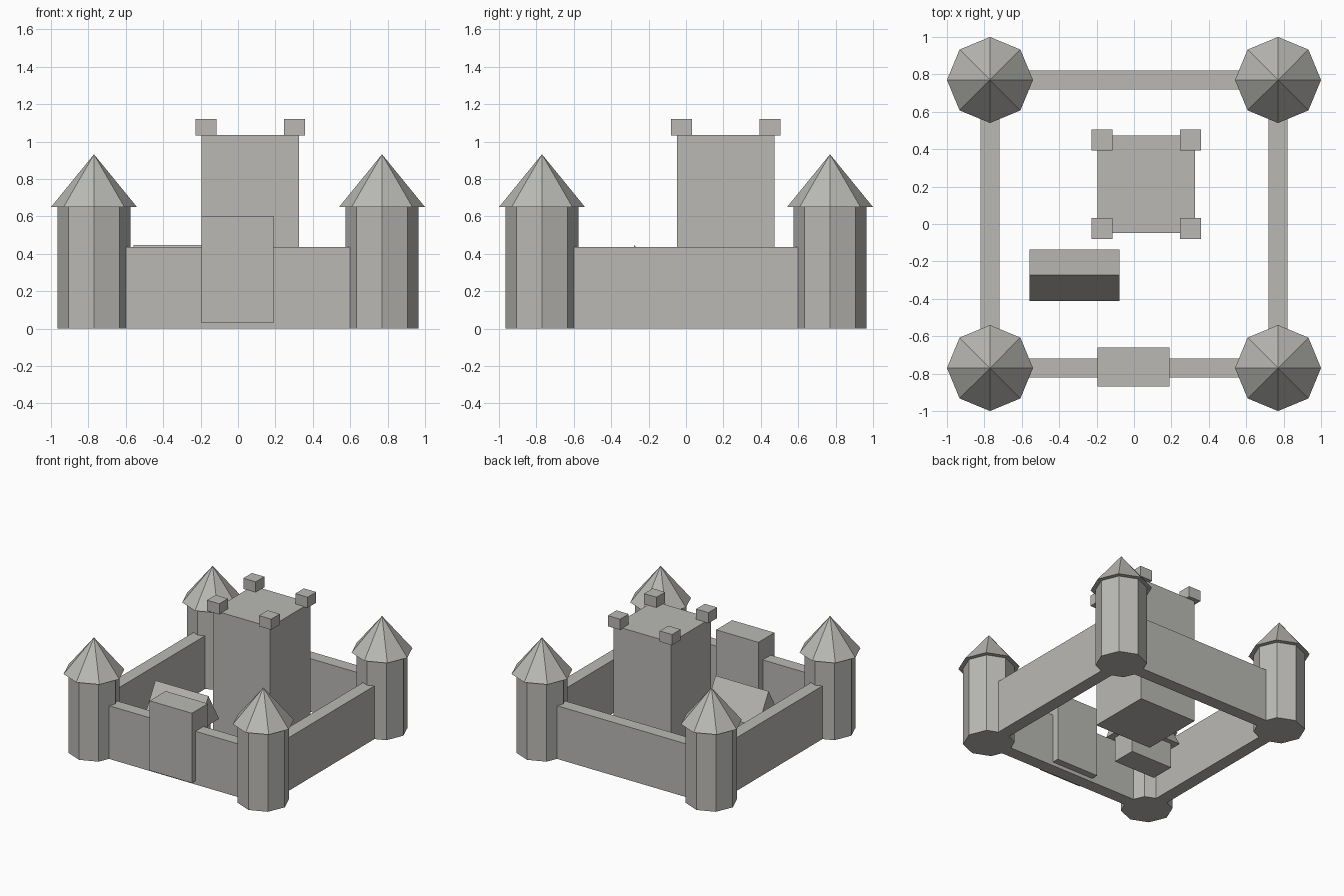
import bpy
import math

cube = bpy.data.objects.get("Cube")
if cube:
    bpy.data.objects.remove(cube, do_unlink=True)

stone = bpy.data.materials.new("warm_grey_stone")
stone.use_nodes = True
colour = (0.49, 0.485, 0.46, 1)
stone.diffuse_color = colour
stone.node_tree.nodes["Principled BSDF"].inputs["Base Color"].default_value = colour


def finish(name):
    obj = bpy.context.object
    obj.name = name
    obj.data.materials.append(stone)
    return obj


def box(name, x, y, z0, z1, width, depth):
    """Block given by its plan centre, plan size and height range."""
    bpy.ops.mesh.primitive_cube_add(size=1, location=(x, y, (z0 + z1) / 2))
    bpy.context.object.scale = (width, depth, z1 - z0)
    return finish(name)


CORNER = 0.77       # distance of towers and walls from the middle
WALL_TOP = 0.437
TOWER_TOP = 0.65
ROOF_TOP = 0.932

# Corner towers with pointed eight-sided roofs
for side, sx in (("left", 1), ("right", -1)):
    for end, sy in (("front", -1), ("back", 1)):
        x, y = sx * CORNER, sy * CORNER
        bpy.ops.mesh.primitive_cylinder_add(
            vertices=8, radius=0.194, depth=TOWER_TOP, location=(x, y, TOWER_TOP / 2))
        finish(f"{end}_{side}_tower")
        bpy.ops.mesh.primitive_cone_add(
            vertices=8, radius1=0.23, radius2=0, depth=ROOF_TOP - TOWER_TOP,
            location=(x, y, (TOWER_TOP + ROOF_TOP) / 2))
        finish(f"{end}_{side}_tower_roof")

# Curtain walls running between the tower centres
for sign, end, side in ((-1, "front", "right"), (1, "back", "left")):
    box(f"{end}_wall", 0, sign * CORNER, 0, WALL_TOP, 2 * CORNER, 0.104)
    box(f"{side}_wall", sign * CORNER, 0, 0, WALL_TOP, 0.104, 2 * CORNER)

# Gatehouse block astride the front wall
box("gatehouse", -0.003, -CORNER + 0.005, 0.03, 0.603, 0.384, 0.208)

# Keep with a merlon on each corner
KX, KY = 0.066, 0.212
box("keep", KX, KY, 0, 1.035, 0.522, 0.522)
for sx in (-1, 1):
    for sy in (-1, 1):
        box("keep_merlon", KX + sx * 0.236, KY + sy * 0.236, 1.032, 1.12, 0.112, 0.112)

# Hall with a steep triangular prism roof
HX, HY, RADIUS = -0.318, -0.274, 0.16
box("hall", HX, HY, 0, 0.23, 0.38, 0.2)
bpy.ops.mesh.primitive_cylinder_add(vertices=3, radius=RADIUS, depth=0.482)
roof = finish("hall_roof")
# Lay the prism along x and turn its ridge upwards
ridge = max(roof.data.vertices, key=lambda v: v.co.y).co
turn = math.atan2(ridge.y, ridge.x)
for v in roof.data.vertices:
    px, py, pz = v.co
    along = px * math.cos(turn) + py * math.sin(turn)
    across = -px * math.sin(turn) + py * math.cos(turn)
    v.co = (pz, across, along)
roof.data.update()
roof.location = (HX, HY, 0.446 - RADIUS)
